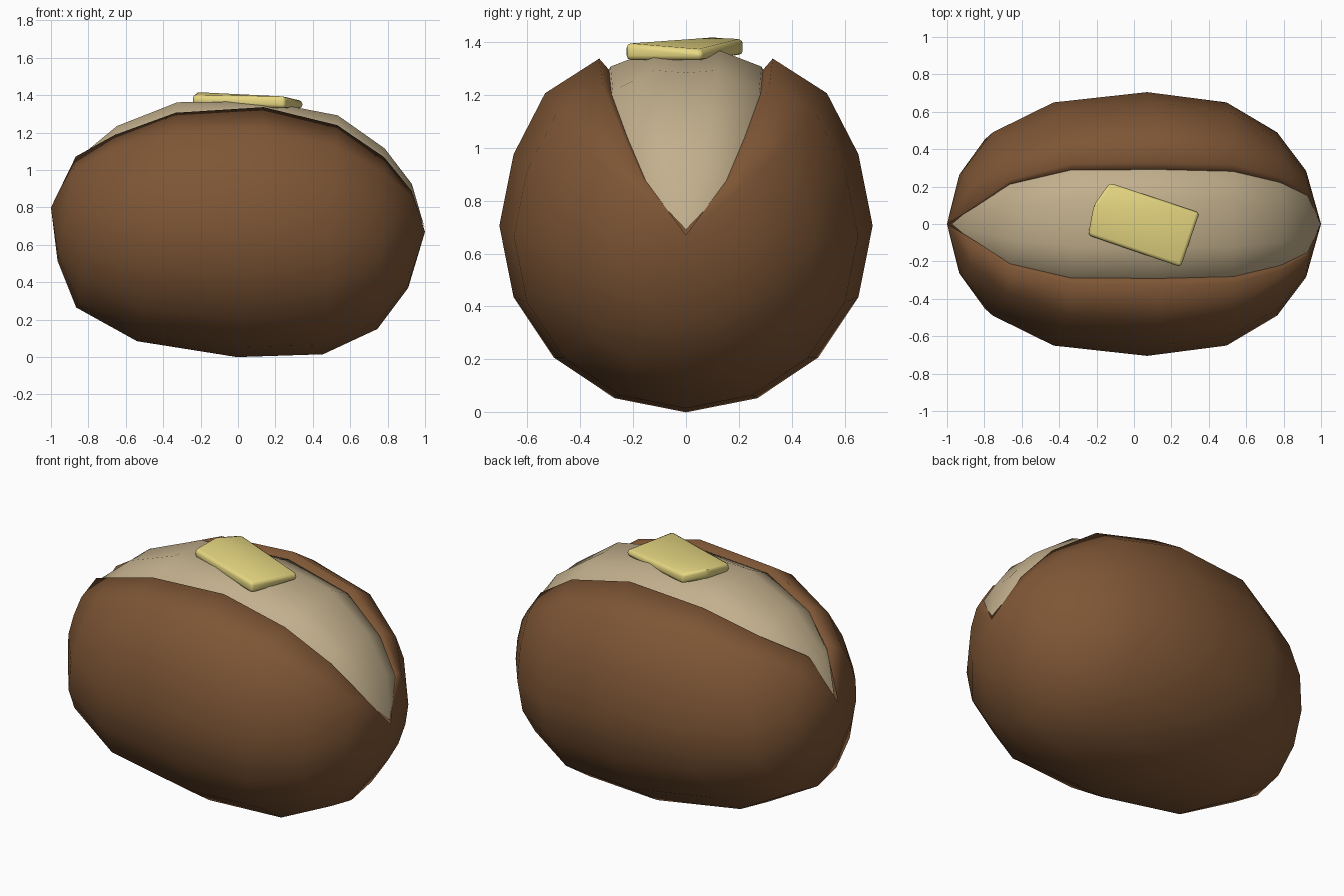
import bpy, bmesh
from math import sin, cos, asin, radians, sqrt

if "Cube" in bpy.data.objects:
    bpy.data.objects.remove(bpy.data.objects["Cube"], do_unlink=True)


def material(name, rgb):
    m = bpy.data.materials.new(name)
    m.use_nodes = True
    m.diffuse_color = (*rgb, 1)
    m.node_tree.nodes["Principled BSDF"].inputs["Base Color"].default_value = (*rgb, 1)
    return m


def finish(name, bm, mat, angle):
    bmesh.ops.recalc_face_normals(bm, faces=bm.faces)
    me = bpy.data.meshes.new(name)
    bm.to_mesh(me)
    bm.free()
    me.materials.append(mat)
    ob = bpy.data.objects.new(name, me)
    bpy.context.collection.objects.link(ob)
    bpy.ops.object.select_all(action="DESELECT")
    ob.select_set(True)
    bpy.context.view_layer.objects.active = ob
    bpy.ops.object.shade_smooth_by_angle(angle=radians(angle))
    return ob


# Rings along the potato:
# centre x, centre z, radius, tilt, half width of slit, height of flesh crown
RINGS = [
    (-.915, .80, .285, .05, .28, .88),
    (-.755, .755, .49, .11, .44, .98),
    (-.43, .735, .65, .11, .45, .965),
    (.07, .705, .705, .075, .42, .94),
    (.495, .665, .65, .04, .44, .965),
    (.765, .64, .49, .02, .46, .97),
    (.92, .655, .285, .01, .54, .95),
]


def loft(name, section, start, end, mat):
    """Bridge one open cross-section per ring, closing both ends to a point.
    Section points are (y, z) as fractions of the ring radius."""
    bm = bmesh.new()
    rows = []
    for x, z, r, tilt, slit, crown in RINGS:
        rows.append([bm.verts.new((x + tilt * v, r * u, z + r * v))
                     for u, v in section(slit, crown)])
    for a, b in zip(rows, rows[1:]):
        for i in range(len(a) - 1):
            bm.faces.new((a[i], a[i + 1], b[i + 1], b[i]))
    for row, tip in ((rows[0], start), (rows[-1], end)):
        p = bm.verts.new(tip)
        for i in range(len(row) - 1):
            bm.faces.new((row[i], row[i + 1], p))
    return finish(name, bm, mat, 180)


def skin_section(slit, crown):
    # inner lip, rounded outer lip, then round the underside to the other lip
    lip = asin(slit + .045)
    side = [(slit - .01, sqrt(1 - slit ** 2) - .075),
            (sin(lip), cos(lip) + .01), (.755, .71)]
    side += [(sin(radians(a * 22.5)), cos(radians(a * 22.5))) for a in range(3, 8)]
    return side + [(0, -1)] + [(-u, v) for u, v in reversed(side)]


def flesh_section(slit, crown):
    # shallow crown with a slight dip in the middle, edges tucked under the skin
    edge = sqrt(1 - slit ** 2)
    side = [(slit + .02, edge - .13),
            (slit - .015, min(edge - .055, crown - .05)), (slit * .42, crown)]
    return side + [(0, crown - .015)] + [(-u, v) for u, v in reversed(side)]


brown = material("skin brown", (.21, .093, .036))
cream = material("flesh cream", (.54, .43, .265))
yellow = material("butter yellow", (.82, .70, .23))

loft("potato_skin", skin_section, (-1, 0, .80), (1, 0, .67), brown)
loft("potato_flesh", flesh_section, (-.975, 0, .83), (.998, 0, .69), cream)

# Butter pat draped over the crown: outline corners as x, y, bottom z, top z
CORNERS = [
    (-.13, .22, 1.35, 1.41),
    (.35, .06, 1.33, 1.37),
    (.25, -.23, 1.33, 1.395),
    (-.245, -.06, 1.35, 1.40),
    (-.215, .10, 1.36, 1.425),
]
bm = bmesh.new()
low = [bm.verts.new((x, y, b)) for x, y, b, t in CORNERS]
top = [bm.verts.new((x, y, t)) for x, y, b, t in CORNERS]
bm.faces.new(low)
bm.faces.new(top)
for i in range(len(CORNERS)):
    j = (i + 1) % len(CORNERS)
    bm.faces.new((low[i], low[j], top[j], top[i]))
bmesh.ops.recalc_face_normals(bm, faces=bm.faces)
bmesh.ops.bevel(bm, geom=bm.edges[:], offset=.018, segments=2, profile=.5,
                affect="EDGES")
finish("butter_pat", bm, yellow, 60)
